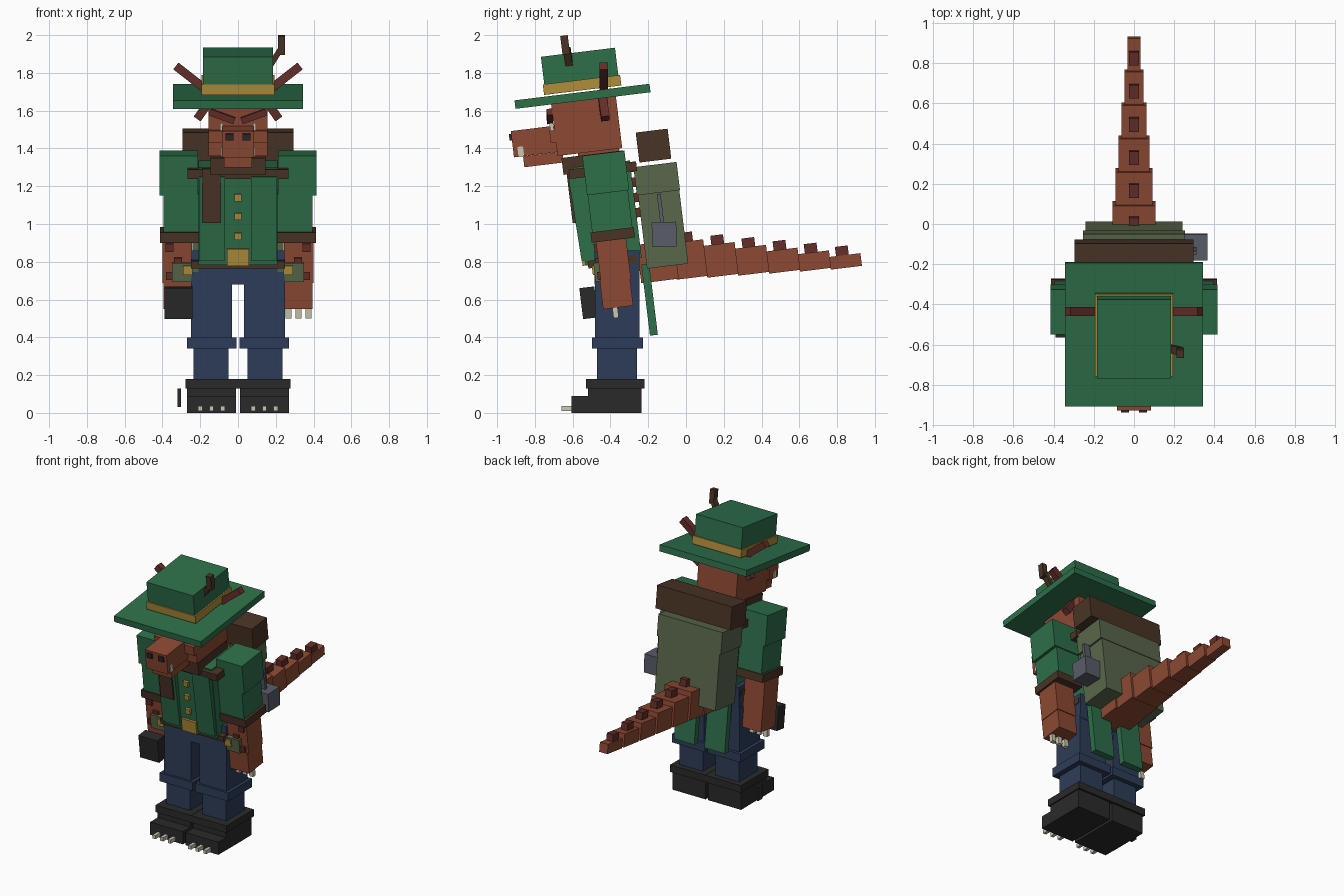
import bpy, math

def material(name, r, g, b):
    m = bpy.data.materials.new(name)
    m.diffuse_color = (r, g, b, 1)
    return m

GREEN = material("coat green", .026, .156, .066)
SCALE = material("scale red", .265, .066, .033)
DARKRED = material("dark red horn", .125, .027, .021)
BROWN = material("dark leather", .068, .034, .019)
BLUE = material("trouser blue", .027, .046, .098)
BLACK = material("boot black", .023, .023, .023)
GOLD = material("gold", .434, .27, .045)
OLIVE = material("pack olive", .10, .135, .07)
GREY = material("metal grey", .10, .107, .138)
IVORY = material("claw ivory", .61, .58, .45)

LEAN = 7  # forward lean of the upper body in degrees

def box(name, loc, size, mat, rx=0, ry=0):
    bpy.ops.mesh.primitive_cube_add(size=1, location=loc,
                                    rotation=(math.radians(rx), math.radians(ry), 0))
    o = bpy.context.object
    o.name = name
    o.scale = size
    bpy.ops.object.transform_apply(location=False, rotation=False, scale=True)
    o.data.materials.append(mat)
    return o

def pair(name, loc, size, mat, rx=0, ry=0):
    for side, s in (("left", -1), ("right", 1)):
        box(f"{side}_{name}", (s * loc[0], loc[1], loc[2]), size, mat, rx, s * ry)

# Boots with toe caps and claws
pair("boot", (.14, -.377, .065), (.26, .285, .13), BLACK)
pair("boot_cuff", (.14, -.375, .155), (.278, .31, .05), BLACK)
pair("boot_toe", (.14, -.56, .045), (.258, .09, .09), BLACK)
for i in range(3):
    pair(f"toe_claw_{i}", (.08 + .06 * i, -.63, .023), (.023, .06, .026), IVORY)
box("boot_knife", (-.312, -.38, .08), (.018, .05, .1), BLACK)

# Trousers
pair("shin", (.142, -.365, .26), (.185, .21, .18), BLUE)
pair("trouser_cuff", (.14, -.362, .37), (.262, .27, .06), BLUE)
pair("thigh", (.14, -.365, .55), (.215, .235, .32), BLUE)
box("hips", (0, -.365, .77), (.49, .24, .18), BLUE)
box("belt", (0, -.39, .80), (.5, .26, .04), BROWN, LEAN)

# Coat body, front panels, tails
box("coat_body", (0, -.415, 1.06), (.42, .30, .52), GREEN, LEAN)
pair("coat_front_panel", (.138, -.57, 1.03), (.135, .036, .45), GREEN, LEAN + 2)
pair("coat_tail", (.12, -.193, .60), (.16, .042, .38), GREEN, LEAN)
for i, z in enumerate((1.14, 1.04, .935)):
    box(f"coat_button_{i}", (0, -.572 - (z - 1.06) * .123, z), (.037, .025, .037), GOLD, LEAN)
box("belt_buckle", (0, -.535, .825), (.115, .035, .09), GOLD, LEAN)
pair("belt_pouch", (.28, -.43, .75), (.14, .11, .1), OLIVE, LEAN)
pair("pouch_clasp", (.265, -.486, .755), (.05, .02, .05), GOLD, LEAN)

# Scarf
box("scarf_band", (0, -.44, 1.285), (.537, .36, .05), BROWN, LEAN)
box("scarf_wrap", (0, -.49, 1.325), (.29, .33, .09), BROWN, LEAN)
box("scarf_end", (-.14, -.605, 1.15), (.1, .025, .29), BROWN, LEAN)

# Arms
pair("shoulder", (.313, -.425, 1.27), (.205, .225, .21), GREEN, LEAN)
pair("sleeve", (.298, -.402, 1.065), (.195, .215, .21), GREEN, LEAN)
pair("sleeve_cuff", (.308, -.388, .942), (.21, .23, .055), BROWN, LEAN)
pair("forearm", (.322, -.384, .807), (.155, .16, .22), SCALE, LEAN)
pair("hand", (.32, -.368, .633), (.15, .16, .15), SCALE, LEAN)
for i in range(3):
    pair(f"finger_claw_{i}", (.267 + .053 * i, -.373, .53), (.03, .028, .055), IVORY, LEAN)
for i, (x, z) in enumerate(((.362, .875), (.317, .80), (.36, .725))):
    pair(f"arm_scute_{i}", (x, -.468 - (z - .8) * .12, z), (.042, .02, .042), DARKRED, LEAN)
box("hand_block", (-.315, -.515, .583), (.15, .08, .165), BLACK, LEAN)

# Neck and head
box("neck", (0, -.46, 1.36), (.22, .22, .2), SCALE, LEAN)
box("head", (0, -.526, 1.52), (.31, .345, .28), SCALE, LEAN)
box("snout", (0, -.80, 1.437), (.17, .24, .14), SCALE, LEAN)
box("jaw", (0, -.755, 1.342), (.15, .21, .058), SCALE, LEAN)
pair("cheek", (.12, -.69, 1.465), (.07, .06, .065), SCALE, LEAN)
pair("nostril", (.045, -.925, 1.46), (.04, .022, .036), BLACK, LEAN)
pair("tooth", (.083, -.875, 1.385), (.016, .03, .05), IVORY, LEAN)
pair("eye", (.088, -.71, 1.505), (.016, .02, .06), IVORY, LEAN)
pair("brow", (.085, -.722, 1.57), (.14, .03, .035), DARKRED, LEAN, -20)
pair("horn_base", (.175, -.435, 1.615), (.045, .045, .14), DARKRED, LEAN, -35)
pair("horn_tip", (.25, -.435, 1.775), (.045, .045, .2), DARKRED, 0, 52)

# Hat with band and feather
box("hat_brim", (0, -.548, 1.676), (.686, .72, .045), GREEN, LEAN)
box("hat_crown", (0, -.56, 1.81), (.368, .395, .20), GREEN, LEAN)
box("hat_band", (0, -.55, 1.736), (.386, .412, .056), GOLD, LEAN)
box("feather_stem", (.2, -.625, 1.885), (.03, .04, .1), BROWN, LEAN, 32)
box("feather_tip", (.23, -.64, 1.948), (.038, .04, .1), BROWN, LEAN)

# Backpack, bedroll and hanging lantern
box("backpack", (0, -.13, 1.045), (.48, .22, .54), OLIVE, LEAN)
box("backpack_flap", (0, -.155, 1.24), (.505, .23, .15), OLIVE, LEAN)
box("bedroll", (0, -.172, 1.415), (.59, .17, .16), BROWN, LEAN)
box("lantern", (.305, -.115, .945), (.12, .13, .13), GREY, 2)
box("lantern_strap", (.285, -.135, 1.08), (.05, .02, .16), GREY, LEAN)

# Spine spikes between coat and pack
for i in range(4):
    z = 1.30 - .08 * i
    box(f"spine_spike_{i}", (0, -.275 - (z - 1.18) * .12, z), (.05, .04, .05), DARKRED, LEAN)

# Tail: tapering segments, each with a spike
box("tail_root", (0, -.15, .80), (.235, .2, .205), SCALE, LEAN)
for i in range(6):
    y = .02 + .165 * i
    w = .215 - .03 * i
    h = .195 - .0255 * i
    zc = .812 - .002 * i
    box(f"tail_segment_{i}", (0, y, zc), (w, .166, h), SCALE, LEAN)
    box(f"tail_spike_{i}", (0, y - .02, zc + h / 2 + .022), (.05, .068, .05), DARKRED, LEAN)
